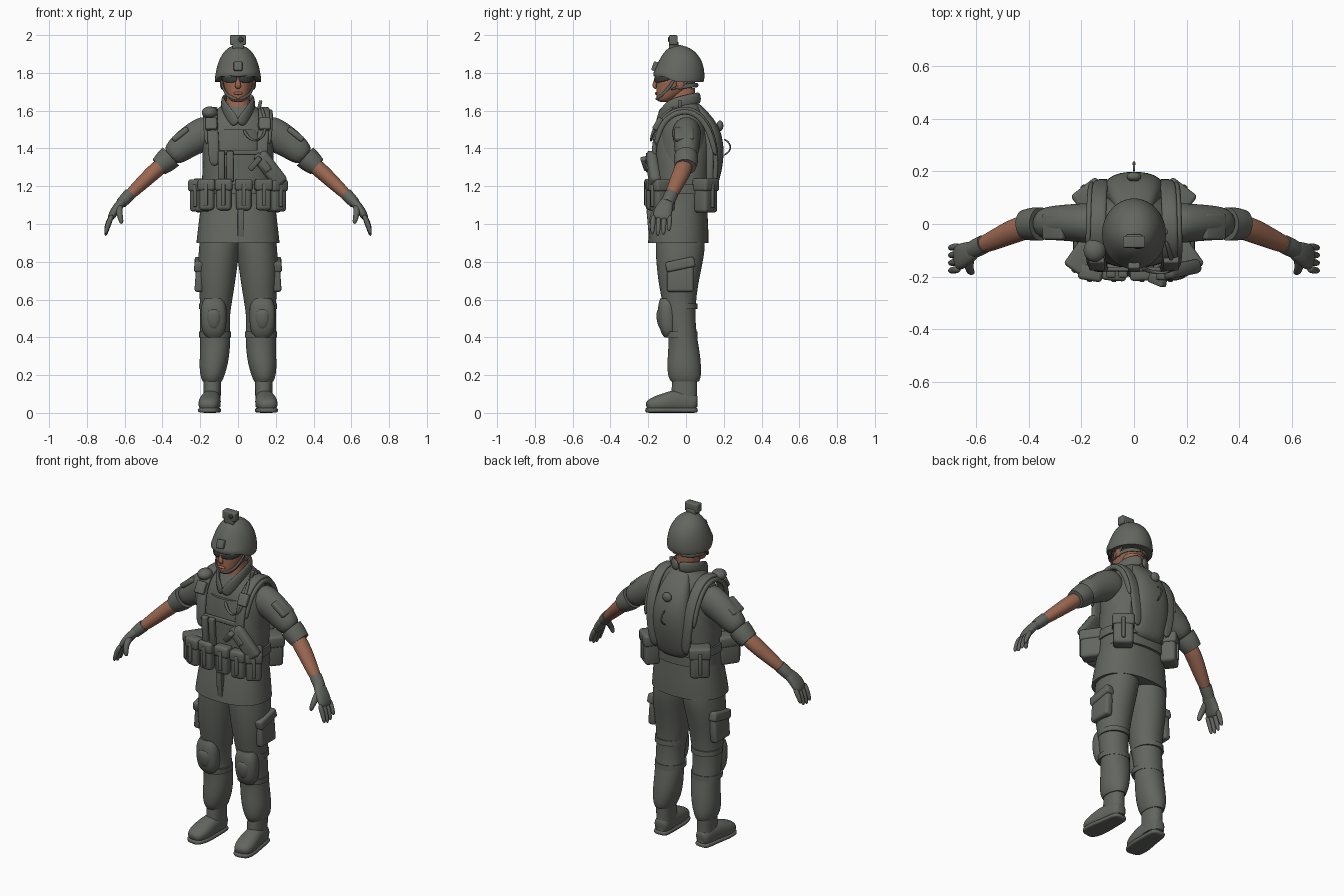
import bpy, bmesh, math
from mathutils import Vector, Matrix, Euler

default_cube = bpy.data.objects.get("Cube")
if default_cube:
    bpy.data.objects.remove(default_cube)


def material(name, red, green, blue):
    mat = bpy.data.materials.new(name)
    mat.use_nodes = True
    colour = (red, green, blue, 1)
    mat.diffuse_color = colour
    shader = next(n for n in mat.node_tree.nodes if n.type == "BSDF_PRINCIPLED")
    shader.inputs["Base Color"].default_value = colour
    shader.inputs["Roughness"].default_value = 0.8
    return mat


cloth = material("grey green cloth", .125, .132, .115)
skin = material("skin", .32, .135, .08)
lens = material("dark lens", .04, .045, .045)


def finish(name, bm, mat, mirror=False, levels=0):
    bmesh.ops.recalc_face_normals(bm, faces=bm.faces[:])
    for face in bm.faces:
        face.smooth = True
    mesh = bpy.data.meshes.new(name)
    bm.to_mesh(mesh)
    bm.free()
    mesh.materials.append(mat)
    obj = bpy.data.objects.new(name, mesh)
    bpy.context.collection.objects.link(obj)
    if mirror:
        obj.modifiers.new("Mirror", "MIRROR").use_mirror_merge = False
    if levels:
        subdivision = obj.modifiers.new("Subdivision", "SUBSURF")
        subdivision.levels = subdivision.render_levels = levels
    else:
        mesh.set_sharp_from_angle(angle=math.radians(40))
    return obj


def bridge(name, rings, mat, mirror, hem):
    """Skin a row of rings, with creased ends where there is a hem."""
    bm = bmesh.new()
    crease = bm.edges.layers.float.new("crease_edge")
    loops = [[bm.verts.new(p) for p in ring] for ring in rings]
    for low, high in zip(loops, loops[1:]):
        for i in range(len(low)):
            bm.faces.new((low[i - 1], low[i], high[i], high[i - 1]))
    for loop in (loops[0], loops[-1]):
        cap = bm.faces.new(loop)
        if hem:
            for edge in cap.edges:
                edge[crease] = 1
                edge.smooth = False
    return finish(name, bm, mat, mirror, levels=2)


def oval(centre, across, along, power, sides=16):
    points = []
    for k in range(sides):
        angle = math.tau * (k + .5) / sides
        c, s = math.cos(angle), math.sin(angle)
        points.append(centre + across * math.copysign(abs(c) ** power, c)
                      + along * math.copysign(abs(s) ** power, s))
    return points


def loft(name, mat, sections, mirror=False, hem=True, power=.85):
    """Stack level ovals given as height, low x, high x, front y, back y."""
    rings = [oval(Vector(((x0 + x1) / 2, (y0 + y1) / 2, z)),
                  Vector(((x1 - x0) / 2, 0, 0)), Vector((0, (y1 - y0) / 2, 0)), power)
             for z, x0, x1, y0, y1 in sections]
    return bridge(name, rings, mat, mirror, hem)


def body(name, mat, sections, **options):
    """Loft that is symmetric about the middle: height, half width, front, back."""
    return loft(name, mat, [(z, -w, w, y0, y1) for z, w, y0, y1 in sections], **options)


def sweep(name, mat, path, sizes, across="X", mirror=True, hem=False, power=1):
    """Carry an oval along a path; sizes are half width and half thickness."""
    points = [Vector(p) for p in path]
    if not isinstance(sizes, list):
        sizes = [sizes] * len(points)
    wide = Vector([float(across == axis) for axis in "XYZ"])
    rings = []
    for i, (point, (w, t)) in enumerate(zip(points, sizes)):
        tangent = points[min(i + 1, len(points) - 1)] - points[max(i - 1, 0)]
        tangent.normalize()
        side = (wide - tangent * wide.dot(tangent)).normalized()
        rings.append(oval(point, side * w, tangent.cross(side) * t, power, 12))
    return bridge(name, rings, mat, mirror, hem)


def block(name, mat, centre, size, turn=(0, 0, 0), round_by=.012, mirror=False):
    bm = bmesh.new()
    bmesh.ops.create_cube(bm, size=1, matrix=Matrix.Diagonal((*size, 1)))
    bmesh.ops.bevel(bm, geom=bm.edges[:], offset=round_by, segments=3,
                    profile=.5, affect="EDGES", clamp_overlap=True)
    rotation = Euler([math.radians(a) for a in turn]).to_matrix().to_4x4()
    bm.transform(Matrix.Translation(centre) @ rotation)
    return finish(name, bm, mat, mirror)


def ball(name, mat, centre, radii, mirror=False):
    bm = bmesh.new()
    bmesh.ops.create_uvsphere(bm, u_segments=24, v_segments=14, radius=1,
                              matrix=Matrix.Translation(centre) @ Matrix.Diagonal((*radii, 1)))
    return finish(name, bm, mat, mirror)


def pouch(name, centre, size, turn=0, mirror=False):
    """A soft pouch with a lid overlapping its top and a strap down its face."""
    x, y, z = centre
    w, d, h = size
    block(name, cloth, centre, size, (0, 0, turn), .018, mirror)
    block(name + "_lid", cloth, (x, y, z + h * .32), (w + .012, d + .012, h * .38),
          (0, 0, turn), .014, mirror)
    block(name + "_strap", cloth, centre, (.02, d + .022, h * .7), (0, 0, turn), .005, mirror)


# Head, face and neck
body("head", skin, [(1.645, .03, -.148, -.09), (1.66, .05, -.158, -.06), (1.7, .069, -.16, .02),
                    (1.74, .079, -.157, .05), (1.79, .083, -.155, .065), (1.86, .075, -.14, .06)],
     hem=False, power=.95)
body("neck", skin, [(1.53, .08, -.1, .05), (1.6, .066, -.09, .05), (1.72, .06, -.08, .05)])
sweep("nose", skin, [(0, -.152, 1.78), (0, -.163, 1.75), (0, -.17, 1.728), (0, -.156, 1.716)],
      [(.01, .01), (.012, .012), (.018, .012), (.012, .006)], mirror=False)
ball("mouth", skin, (0, -.157, 1.692), (.026, .008, .008))
ball("ear", skin, (.084, -.03, 1.745), (.012, .022, .033), mirror=True)

# Goggles and chin straps
visor = [(0, -.166, 1.765), (.045, -.158, 1.767), (.075, -.13, 1.769), (.087, -.08, 1.772)]
sweep("goggle_lens", lens, visor, [(.014, .006), (.021, .006), (.018, .006), (.008, .005)], across="Z")
sweep("goggle_frame", cloth, [(x, y, z + .019) for x, y, z in visor], (.006, .009), across="Z")
sweep("chin_strap", cloth, [(.092, -.06, 1.77), (.08, -.09, 1.72), (.058, -.135, 1.675), (0, -.163, 1.66)],
      (.009, .005), across="Z")
sweep("nape_strap", cloth, [(.088, -.06, 1.72), (.085, 0, 1.73), (.06, .05, 1.735), (0, .064, 1.735)],
      (.012, .006), across="Z")
sweep("ear_strap", cloth, [(.098, .02, 1.78), (.088, 0, 1.74), (.078, -.085, 1.71)], (.008, .005), across="Y")

# Helmet with a brim raised over the face
helmet = body("helmet", cloth, [(1.752, .124, -.174, .096), (1.77, .126, -.178, .102),
                                (1.82, .118, -.166, .1), (1.87, .103, -.145, .085),
                                (1.915, .075, -.115, .05), (1.938, .045, -.085, .01),
                                (1.947, .015, -.06, -.03)], power=1)
for vertex in helmet.data.vertices:
    if vertex.co.z < 1.8 and vertex.co.y < -.1:
        vertex.co.z += .03
block("helmet_bracket", cloth, (0, -.165, 1.835), (.045, .025, .05), (-20, 0, 0), .006)
block("camera_mount", cloth, (0, -.065, 1.945), (.06, .05, .04), round_by=.006)
block("camera", cloth, (0, -.068, 1.974), (.085, .045, .051), (0, 0, 0), .006)
ball("camera_eye", lens, (.015, -.09, 1.976), (.014, .006, .014))

# Jacket, collar and rolled sleeves
body("jacket", cloth, [(.9, .225, -.205, .122), (.98, .216, -.195, .122), (1.08, .203, -.172, .115),
                       (1.2, .188, -.15, .11), (1.35, .192, -.155, .12), (1.47, .195, -.15, .12),
                       (1.55, .172, -.128, .105), (1.6, .12, -.1, .09), (1.635, .08, -.08, .07)])
sweep("collar", cloth, [(.005, -.148, 1.525), (.045, -.128, 1.58), (.082, -.08, 1.635),
                        (.078, .01, 1.655), (.045, .06, 1.665), (0, .073, 1.668)],
      (.032, .012), across="Z")
block("jacket_placket", cloth, (.015, -.187, .99), (.035, .03, .18), (5, 0, 0), .004)
sweep("sleeve", cloth, [(.12, 0, 1.5), (.2, .005, 1.472), (.29, .005, 1.415), (.37, 0, 1.345)],
      [(.085, .095), (.077, .094), (.07, .08), (.062, .064)], across="Y")
sweep("sleeve_cuff", cloth, [(.355, 0, 1.358), (.385, 0, 1.331), (.418, -.003, 1.303)],
      [(.066, .068), (.067, .065), (.059, .054)], across="Y", hem=True)
block("sleeve_pocket", cloth, (.305, -.01, 1.475), (.1, .1, .03), (0, 38, 0), .01, mirror=True)

# Forearms and gloves
sweep("forearm", skin, [(.37, 0, 1.34), (.45, -.022, 1.272), (.52, -.055, 1.205), (.61, -.095, 1.12)],
      [(.048, .045), (.05, .044), (.042, .037), (.03, .028)], across="Y")
sweep("glove_cuff", cloth, [(.572, -.077, 1.158), (.595, -.088, 1.135), (.618, -.1, 1.11)],
      [(.037, .034), (.038, .034), (.035, .03)], across="Y", hem=True)
sweep("glove_palm", cloth, [(.595, -.09, 1.135), (.635, -.112, 1.095), (.662, -.125, 1.055), (.68, -.13, 1.02)],
      [(.032, .026), (.045, .025), (.053, .023), (.046, .016)], across="Y", power=.85)
for finger, reach in enumerate((.1, .11, .105, .085)):
    y = -.172 + .029 * finger
    sweep("glove_finger", cloth, [(.665, y, 1.05), (.69, y - .004, 1.045 - reach / 2),
                                  (.703, y - .006, 1.045 - reach)],
          [(.015, .016), (.014, .014), (.01, .01)], across="Y")
sweep("glove_thumb", cloth, [(.625, -.12, 1.105), (.63, -.165, 1.065), (.622, -.182, 1.03), (.615, -.185, 1.0)],
      [(.02, .02), (.018, .018), (.015, .015), (.01, .01)], across="Y")

# Vest, shoulder straps and back pack
body("vest", cloth, [(1.1, .2, -.177, .13), (1.2, .195, -.168, .13), (1.32, .192, -.172, .135),
                     (1.42, .178, -.17, .14), (1.5, .14, -.157, .13)])
straps = [(.125, -.172, 1.3), (.13, -.168, 1.43), (.138, -.137, 1.55), (.138, -.05, 1.612),
          (.135, .05, 1.61), (.132, .13, 1.52), (.125, .165, 1.37), (.1, .15, 1.18)]
sweep("shoulder_strap", cloth, straps, (.03, .014), power=.6)
sweep("outer_strap", cloth, [(x + .035, y * .96, z - .015) for x, y, z in straps[1:-1]], (.012, .016))
body("back_pack", cloth, [(1.14, .09, .06, .145), (1.2, .115, .06, .17), (1.33, .12, .06, .203),
                          (1.45, .115, .06, .2), (1.54, .095, .05, .165), (1.61, .07, .03, .1),
                          (1.64, .05, .03, .07)], hem=False)
ball("pack_cap", cloth, (0, .18, 1.52), (.028, .018, .028))
sweep("pack_loop", cloth, [(0, .2, 1.45), (0, .232, 1.43), (0, .241, 1.39), (0, .195, 1.36)],
      (.005, .005), mirror=False)
sweep("drinking_hose", cloth, [(.12, -.06, 1.625), (.15, -.15, 1.55), (.14, -.185, 1.46),
                               (.09, -.187, 1.435), (.05, -.178, 1.46), (.03, -.165, 1.5)],
      (.009, .009), mirror=False)
ball("shoulder_roll", cloth, (-.15, -.1, 1.59), (.042, .045, .032))
block("strap_buckle", cloth, (.142, -.15, 1.53), (.06, .03, .07), (-30, 0, 0), .008, mirror=True)
block("chest_band", cloth, (0, -.172, 1.38), (.25, .016, .025), round_by=.005)
block("antenna", cloth, (.115, -.03, 1.63), (.018, .02, .05), (0, 15, 0), .006)

# Belt and pouches
body("belt", cloth, [(1.16, .206, -.187, .14), (1.21, .206, -.185, .14)])
for x in (-.165, -.075, .03, .135):
    pouch("front_pouch", (x, -.185, 1.155), (.08, .05, .165), x * 60)
pouch("hip_pouch", (.192, -.125, 1.15), (.085, .12, .17), 35, mirror=True)
pouch("rear_pouch", (.165, .105, 1.15), (.11, .085, .18), -38, mirror=True)
for x in (-.088, -.042):
    block("magazine", cloth, (x, -.185, 1.305), (.036, .03, .165), (4, 0, 0), .008)
block("holster", cloth, (.17, -.175, 1.29), (.085, .055, .2), (0, -38, 12), .02)
block("pistol_slide", cloth, (.13, -.195, 1.325), (.04, .035, .11), (0, -38, 0), .008)
block("pistol_grip", cloth, (.09, -.212, 1.32), (.03, .04, .085), (15, 40, 0), .008)

# Trousers with side pockets
loft("trouser_leg", cloth, [(.165, .085, .188, -.08, .07), (.19, .073, .2, -.097, .082),
                            (.25, .053, .207, -.102, .082), (.32, .043, .202, -.097, .075),
                            (.4, .037, .202, -.092, .06), (.5, .045, .202, -.11, .05),
                            (.6, .028, .203, -.13, .055), (.7, .012, .213, -.15, .07),
                            (.8, -.002, .215, -.16, .092), (.88, -.015, .208, -.165, .105),
                            (.96, -.02, .2, -.16, .1)], mirror=True, power=.95)
block("side_pocket", cloth, (.203, -.03, .72), (.045, .14, .16), (0, -4, 0), .014, mirror=True)
block("side_pocket_flap", cloth, (.205, -.03, .785), (.052, .155, .055), (12, -4, 0), .012, mirror=True)

# Knee pads with their straps
loft("knee_pad", cloth, [(.4, .085, .168, -.115, -.05), (.43, .065, .192, -.138, -.05),
                         (.5, .058, .2, -.15, -.05), (.57, .06, .198, -.15, -.05),
                         (.605, .08, .178, -.137, -.05)], mirror=True, power=.8)
loft("knee_cap", cloth, [(.43, .1, .155, -.14, -.08), (.5, .08, .178, -.16, -.08),
                         (.56, .09, .168, -.157, -.08)], mirror=True, hem=False)
for z in (.415, .565):
    loft("knee_strap", cloth, [(z - .015, .034, .208, -.115, .063), (z + .015, .034, .208, -.118, .062)],
         mirror=True, power=.95)

# Boots
loft("boot_shaft", cloth, [(.03, .092, .182, -.08, .062), (.1, .09, .183, -.08, .058),
                           (.2, .088, .183, -.072, .062)], mirror=True)
foot = [(.136, .062), (.138, .03), (.143, -.05), (.15, -.12), (.157, -.18), (.162, -.21)]
sweep("boot_foot", cloth, [(x, y, z) for (x, y), z in zip(foot, (.05, .055, .065, .052, .042, .032))],
      [(.036, .045), (.047, .055), (.054, .065), (.062, .052), (.056, .04), (.034, .024)], power=.85)
sweep("boot_sole", cloth, [(x, y * 1.03, .014) for x, y in foot],
      [(.038, .014), (.05, .014), (.055, .014), (.064, .014), (.058, .014), (.034, .014)], power=.5)
